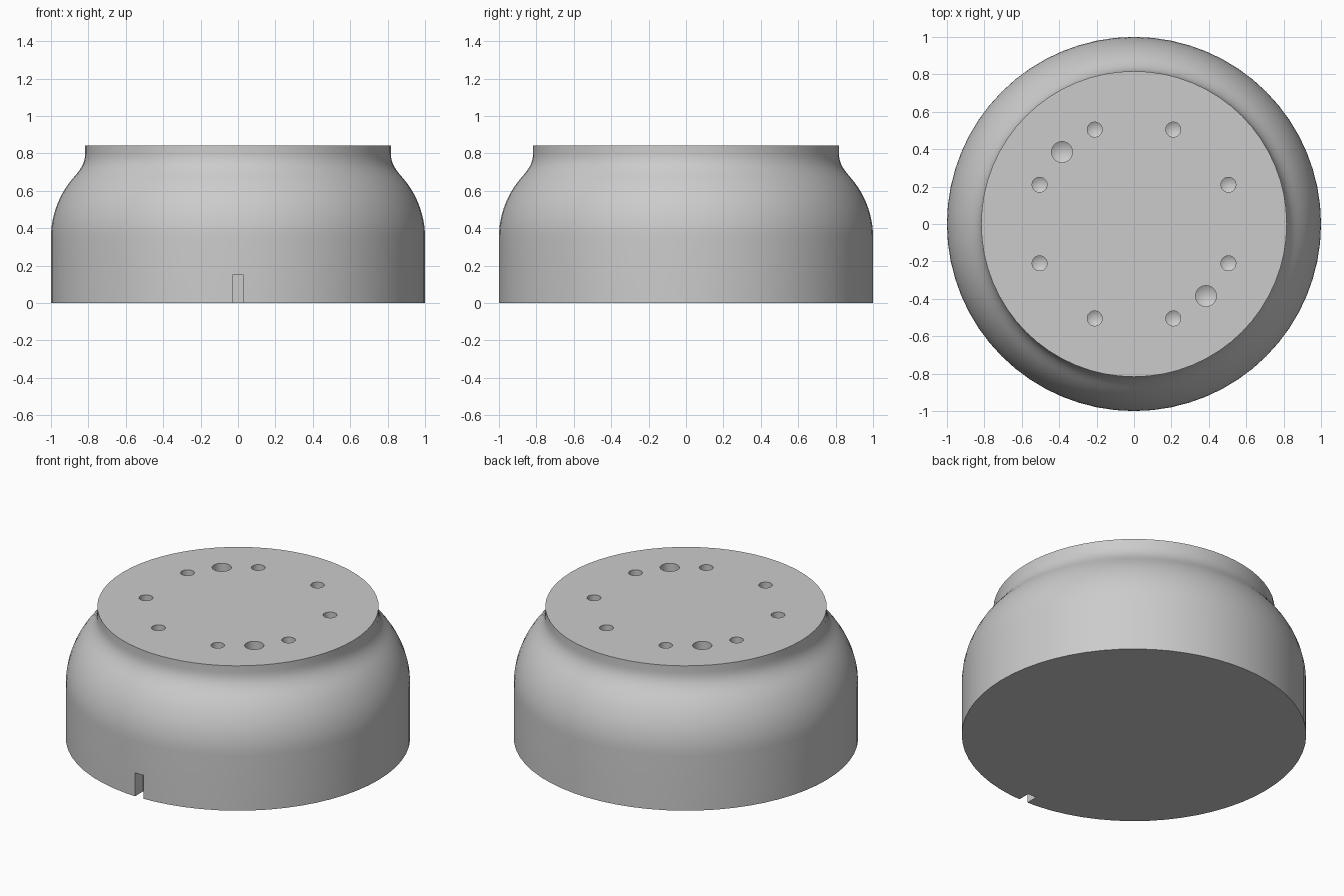
import bpy, bmesh, math
from mathutils import Vector, Matrix
from mathutils.geometry import interpolate_bezier

default = bpy.data.objects.get("Cube")
if default:
    bpy.data.objects.remove(default, do_unlink=True)

TOP = 0.843


def revolve(bm, profile, sides, centre=(0, 0)):
    """Closed solid of revolution; profile runs bottom to top as (radius, z)."""
    rings = []
    for r, z in profile:
        count = 1 if r == 0 else sides
        rings.append([bm.verts.new((centre[0] + r * math.cos(math.tau * i / sides),
                                    centre[1] + r * math.sin(math.tau * i / sides), z))
                      for i in range(count)])
    for low, high in zip(rings, rings[1:]):
        for i in range(sides):
            j = (i + 1) % sides
            if len(low) == 1:
                bm.faces.new((low[0], high[j], high[i]))
            else:
                bm.faces.new((low[i], low[j], high[j], high[i]))
    if len(rings[0]) > 1:
        bm.faces.new(rings[0][::-1])
    bm.faces.new(rings[-1])


def make_object(name, bm):
    mesh = bpy.data.meshes.new(name)
    bm.to_mesh(mesh)
    bm.free()
    obj = bpy.data.objects.new(name, mesh)
    bpy.context.collection.objects.link(obj)
    return obj


def curve(points, steps):
    return [(p.x, p.y) for p in interpolate_bezier(*[Vector(p) for p in points], steps)]


# Round body: straight wall, domed shoulder, concave neck, flat top
shoulder = curve([(1, 0.35), (1, 0.47), (0.955, 0.585), (0.88, 0.67)], 12)
neck = curve([(0.88, 0.67), (0.845, 0.71), (0.817, 0.745), (0.817, 0.8)], 9)
bm = bmesh.new()
revolve(bm, [(1, 0)] + shoulder + neck[1:] + [(0.817, TOP)], 64)
body = make_object("round_base", bm)

# Drill-shaped cutters for the holes in the top
holes = [(sx * a, sy * b, 0.04) for a, b in ((0.505, 0.21), (0.21, 0.505))
         for sx in (-1, 1) for sy in (-1, 1)]
holes += [(s * 0.385, -s * 0.385, 0.056) for s in (-1, 1)]
bm = bmesh.new()
for x, y, r in holes:
    floor = TOP - 0.2
    revolve(bm, [(0, floor - 0.6 * r), (r, floor), (r, TOP + 0.1)], 24, (x, y))

# Cutter for the cable slot at the front
bmesh.ops.create_cube(bm, size=1, matrix=Matrix.Translation((0, -1.02, 0.05))
                      @ Matrix.Diagonal((0.06, 0.2, 0.2, 1)))
cutter = make_object("hole_cutter", bm)
cutter.hide_render = True

# Cut, then tidy up
cut = body.modifiers.new("holes", 'BOOLEAN')
cut.operation = 'DIFFERENCE'
cut.solver = 'EXACT'
cut.object = cutter
bpy.ops.object.select_all(action='DESELECT')
body.select_set(True)
bpy.context.view_layer.objects.active = body
bpy.ops.object.modifier_apply(modifier=cut.name)
bpy.data.objects.remove(cutter, do_unlink=True)
bpy.ops.object.shade_smooth_by_angle(angle=math.radians(30))

# Plain grey finish
grey = bpy.data.materials.new("plain_grey")
grey.use_nodes = True
colour = (0.6, 0.6, 0.6, 1)
grey.diffuse_color = colour
grey.node_tree.nodes["Principled BSDF"].inputs["Base Color"].default_value = colour
body.data.materials.clear()
body.data.materials.append(grey)
